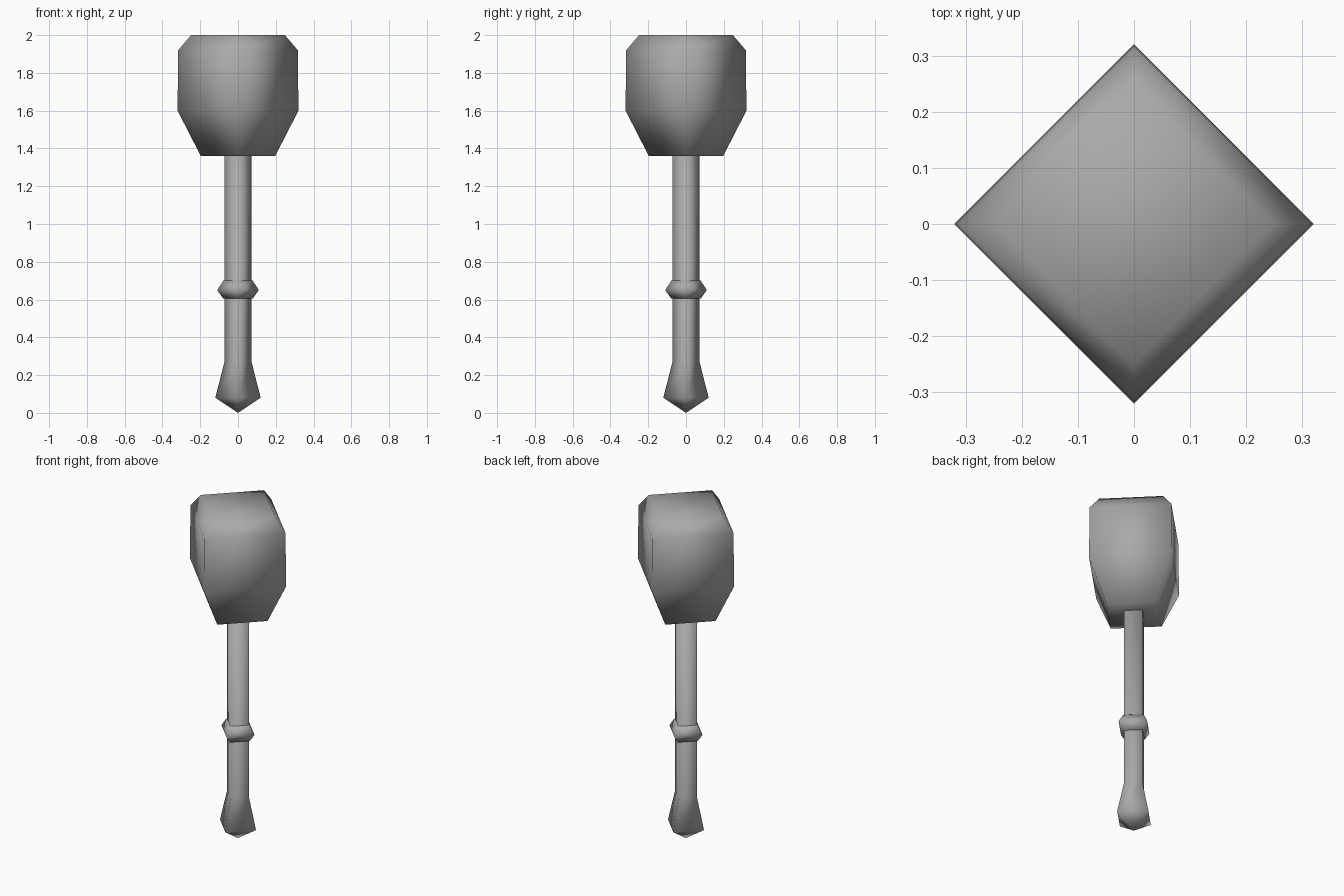
import bpy, bmesh, math

cube = bpy.data.objects.get("Cube")
if cube:
    bpy.data.objects.remove(cube, do_unlink=True)

# One plain grey for the whole mace
grey = bpy.data.materials.new("plain grey")
grey.use_nodes = True
COLOUR = (0.4, 0.4, 0.4, 1.0)
grey.diffuse_color = COLOUR
grey.node_tree.nodes["Principled BSDF"].inputs["Base Color"].default_value = COLOUR


def turned_part(name, profile, sides=4):
    """Four-sided turned solid from (radius, z) pairs, bottom to top."""
    bm = bmesh.new()
    rings = []
    for r, z in profile:
        count = sides if r > 0 else 1
        rings.append([bm.verts.new((r * math.cos(math.tau * i / sides),
                                    r * math.sin(math.tau * i / sides), z))
                      for i in range(count)])
    for low, high in zip(rings, rings[1:]):
        for i in range(sides):
            j = (i + 1) % sides
            if len(low) == 1:
                bm.faces.new((low[0], high[j], high[i]))
            else:
                bm.faces.new((low[i], low[j], high[j], high[i]))
    # Close the flat ends
    for ring in (rings[0], rings[-1]):
        if len(ring) > 1:
            bm.faces.new(ring)
    bmesh.ops.recalc_face_normals(bm, faces=bm.faces)
    for f in bm.faces:
        f.smooth = True
    mesh = bpy.data.meshes.new(name)
    bm.to_mesh(mesh)
    bm.free()
    mesh.materials.append(grey)
    obj = bpy.data.objects.new(name, mesh)
    bpy.context.collection.objects.link(obj)
    return obj


# Shaft with its flared, pointed pommel
turned_part("handle", [(0, 0), (0.12, 0.08), (0.072, 0.27), (0.072, 1.37)])
# Collar around the shaft
turned_part("collar", [(0.078, 0.605), (0.11, 0.65), (0.078, 0.70)])
# Heavy head with tapered base and chamfered top
turned_part("head", [(0.197, 1.36), (0.32, 1.60), (0.317, 1.92), (0.248, 2.0)])
